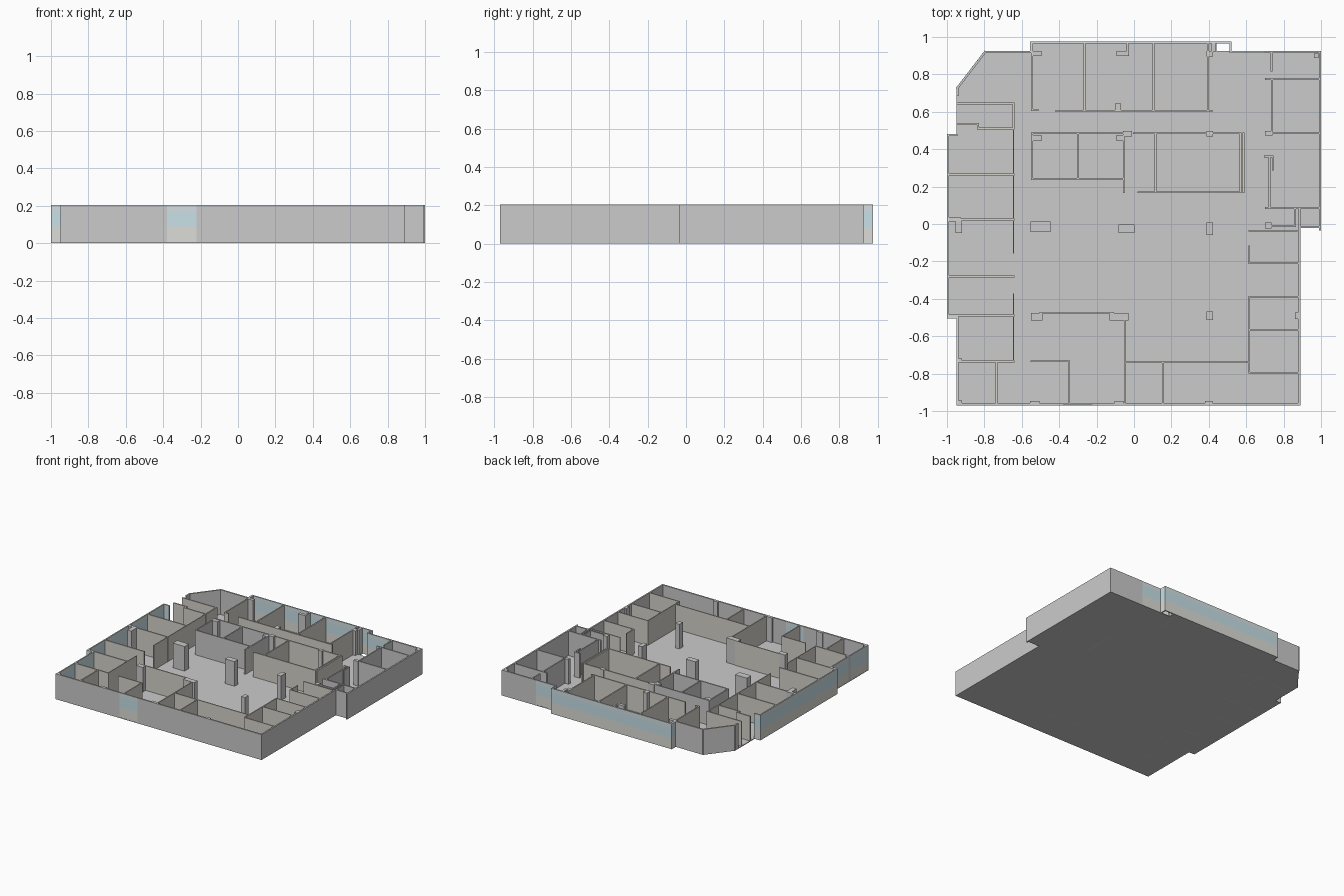
import bpy, bmesh
from mathutils import Vector

H = 0.205      # storey height
FLOOR = 0.006  # slab thickness


def material(name, rgb, alpha=1.0):
    m = bpy.data.materials.new(name)
    m.diffuse_color = (*rgb, alpha)
    return m


GREY = None
BEIGE = material("beige_partition", (0.67, 0.65, 0.59))
SILL = material("pale_sill", (0.72, 0.72, 0.68))
GLASS = material("window_glass", (0.58, 0.75, 0.81))
HEAD = material("window_header", (0.66, 0.74, 0.76))


def finish(name, bm, mat):
    bmesh.ops.recalc_face_normals(bm, faces=bm.faces)
    mesh = bpy.data.meshes.new(name)
    bm.to_mesh(mesh)
    bm.free()
    ob = bpy.data.objects.new(name, mesh)
    bpy.context.collection.objects.link(ob)
    if mat:
        mesh.materials.append(mat)
    return ob


def prism(bm, pts, z0, z1):
    face = bm.faces.new([bm.verts.new((x, y, z0)) for x, y in pts])
    top = bmesh.ops.extrude_face_region(bm, geom=[face])["geom"]
    bmesh.ops.translate(bm, vec=(0, 0, z1 - z0),
                        verts=[v for v in top if isinstance(v, bmesh.types.BMVert)])
    return face


def walls(name, paths, mat, t=0.01, z0=0.0, z1=H):
    """Upright walls of thickness t along each polyline."""
    bm = bmesh.new()
    for path in paths:
        for a, b in zip(path, path[1:]):
            a, b = Vector(a), Vector(b)
            d = (b - a).normalized() * t / 2
            n = Vector((-d.y, d.x))
            prism(bm, [a - d - n, b + d - n, b + d + n, a - d + n], z0, z1)
    return finish(name, bm, mat)


def blocks(name, items, mat):
    """Columns given as centre x, centre y, width, depth."""
    bm = bmesh.new()
    for x, y, w, d in items:
        w, d = w / 2, d / 2
        prism(bm, [(x - w, y - d), (x + w, y - d), (x + w, y + d), (x - w, y + d)], 0, H)
    return finish(name, bm, mat)


def h(y, x0, x1):
    return [(x0, y), (x1, y)]


def v(x, y0, y1):
    return [(x, y0), (x, y1)]


# floor slab
bm = bmesh.new()
prism(bm, [(-0.95, -0.97), (0.89, -0.97), (0.89, -0.02), (1, -0.02), (1, 0.925),
           (0.515, 0.925), (0.44, 0.925), (0.44, 0.975), (-0.555, 0.975), (-0.555, 0.925),
           (-0.8, 0.925), (-0.95, 0.73), (-0.95, 0.48), (-1, 0.48), (-1, -0.5),
           (-0.95, -0.5)], 0, FLOOR)
finish("floor_slab", bm, GREY)

# solid outer walls
walls("outer_wall", [
    [(-0.944, -0.964), (-0.385, -0.964)],
    [(-0.215, -0.964), (0.884, -0.964), (0.884, -0.024)],
    [(0.884, -0.016), (0.994, -0.016), (0.994, 0.919), (0.7, 0.919)],
    [(-0.55, 0.919), (-0.797, 0.919), (-0.944, 0.728), (-0.944, 0.69)],
    [(0.994, -0.03), (0.994, 0.0)],
], GREY, 0.012)

# glazed outer walls: sill, glass band and header
glazed = [
    h(-0.964, -0.374, -0.226),
    [(-0.944, -0.955), (-0.944, -0.5), (-0.995, -0.5), (-0.995, 0.475), (-0.95, 0.475)],
    [(-0.551, 0.925), (-0.551, 0.971), (0.516, 0.971), (0.516, 0.919), (0.69, 0.919)],
]
for part, mat, lo, hi in (("window_sill", SILL, 0, 0.088), ("window_glass", GLASS, 0.088, 0.172),
                          ("window_header", HEAD, 0.172, H)):
    walls(part, glazed, mat, 0.01, lo, hi)

# left row of rooms
walls("left_room_partitions", [
    h(0.645, -0.945, -0.645), v(-0.645, 0.645, 0.51),
    [(-0.945, 0.535), (-0.835, 0.535), (-0.835, 0.51), (-0.645, 0.51)],
    *[h(y, -0.99, -0.645) for y in (0.265, 0.025, -0.28, -0.49)],
    h(-0.735, -0.945, -0.645), v(-0.735, -0.735, -0.96),
], BEIGE)
walls("left_corridor_wall", [v(-0.645, 0.51, -0.155), v(-0.645, -0.375, -0.735)], BEIGE, 0.006)

# front row of rooms
walls("front_room_partitions", [
    [(-0.55, -0.735), (-0.345, -0.735), (-0.345, -0.96)],
    [(-0.5, -0.475), (-0.11, -0.475)], v(-0.05, -0.5, -0.96),
    h(-0.74, -0.05, 0.615), v(0.155, -0.74, -0.96),
], BEIGE, 0.008)

# right row of rooms
walls("right_room_partitions", [
    *[h(y, 0.615, 0.88) for y in (-0.795, -0.565, -0.39, -0.21)],
    v(0.615, -0.795, -0.39), v(0.615, -0.21, -0.12), h(-0.035, 0.615, 0.87),
], BEIGE, 0.008)

# back right service rooms
walls("service_room_walls", [
    h(0.085, 0.705, 0.99), h(0.485, 0.735, 0.99), h(0.775, 0.705, 0.99),
    v(0.738, 0.485, 0.775), v(0.735, 0.82, 0.92),
    [(0.70, 0.36), (0.742, 0.36), (0.742, 0.29)],
    v(0.725, 0.085, 0.36), h(-0.01, 0.71, 0.86), v(0.86, -0.01, 0.08), v(0.885, -0.01, 0.08),
], GREY)

# back row of rooms
walls("back_room_partitions", [
    [(-0.545, 0.965), (-0.545, 0.61), (-0.515, 0.61)],
    *[v(x, 0.965, 0.605) for x in (-0.265, 0.105, 0.395)],
    h(0.605, -0.415, 0.415),
], BEIGE)

# central rooms
walls("core_room_walls", [
    [(-0.545, 0.485), (-0.545, 0.24), (-0.055, 0.24), (-0.055, 0.485), (-0.545, 0.485)],
    v(-0.3, 0.485, 0.24),
], GREY)
walls("meeting_room_walls", [
    [(0.0, 0.485), (0.57, 0.485), (0.57, 0.17), (0.025, 0.17)],
    v(0.585, 0.485, 0.17), v(0.115, 0.485, 0.17), v(-0.055, 0.235, 0.17),
], BEIGE)

# structural columns, free-standing and against walls
blocks("free_columns", [
    (-0.5, -0.015, 0.105, 0.055), (-0.938, -0.015, 0.035, 0.065), (-0.04, -0.025, 0.085, 0.045),
    (0.405, -0.025, 0.035, 0.065), (-0.52, -0.495, 0.06, 0.04), (-0.08, -0.495, 0.1, 0.04),
    (0.405, -0.49, 0.035, 0.045),
], GREY)
blocks("wall_columns", [
    (-0.52, 0.46, 0.05, 0.03), (-0.075, 0.46, 0.035, 0.03), (-0.035, 0.482, 0.05, 0.03),
    (0.405, 0.482, 0.035, 0.03), (-0.52, 0.912, 0.05, 0.025), (-0.06, 0.912, 0.065, 0.025),
    (-0.035, 0.94, 0.012, 0.06), (-0.085, 0.627, 0.033, 0.035), (0.405, 0.91, 0.035, 0.03),
    (0.425, 0.945, 0.02, 0.05), (-0.96, 0.025, 0.07, 0.022), (-0.935, -0.955, 0.03, 0.02),
    (-0.53, -0.957, 0.05, 0.02), (-0.08, -0.957, 0.05, 0.02), (0.4, -0.957, 0.04, 0.02),
    (0.72, 0.485, 0.04, 0.025), (0.718, -0.008, 0.035, 0.032), (0.872, -0.49, 0.02, 0.035),
    (-0.935, -0.73, 0.03, 0.02), (0.975, 0.9, 0.025, 0.025),
], GREY)
